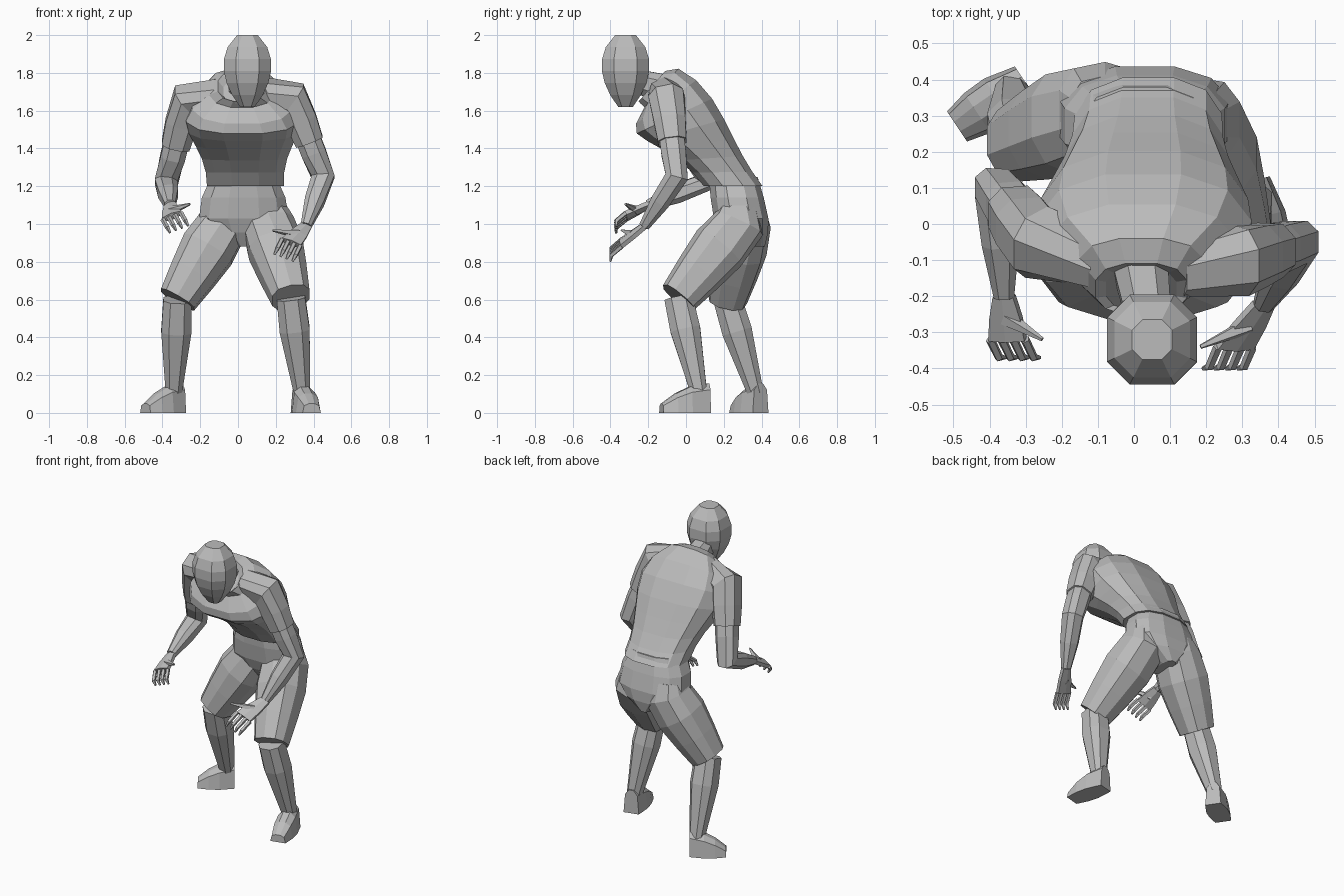
import bpy, bmesh, math
from mathutils import Vector

if "Cube" in bpy.data.objects:
    bpy.data.objects.remove(bpy.data.objects["Cube"])

GREY = (0.5, 0.5, 0.5, 1)
UP = Vector((0, 0, 1))
RIGHTWARD = Vector((1, 0, 0))

material = bpy.data.materials.new("clay grey")
material.use_nodes = True
material.diffuse_color = GREY
shader = material.node_tree.nodes["Principled BSDF"]
shader.inputs["Base Color"].default_value = GREY


def skin(name, loops):
    """Bridge equal point loops into one capped, flat-shaded mesh."""
    bm = bmesh.new()
    rows = [[bm.verts.new(point) for point in loop] for loop in loops]
    count = len(rows[0])
    for low, high in zip(rows, rows[1:]):
        for i in range(count):
            j = (i + 1) % count
            bm.faces.new((low[i], low[j], high[j], high[i]))
    bm.faces.new(reversed(rows[0]))
    bm.faces.new(rows[-1])
    bmesh.ops.recalc_face_normals(bm, faces=bm.faces)
    mesh = bpy.data.meshes.new(name)
    bm.to_mesh(mesh)
    bm.free()
    mesh.materials.append(material)
    bpy.context.collection.objects.link(bpy.data.objects.new(name, mesh))


def oval(center, side, depth, sides, power=0.8):
    """Slightly squared ellipse around a centre."""
    points = []
    for i in range(sides):
        angle = math.tau * (i + 0.5) / sides
        c, s = math.cos(angle), math.sin(angle)
        points.append(center + side * math.copysign(abs(c) ** power, c)
                      + depth * math.copysign(abs(s) ** power, s))
    return points


def level_ring(center, width, depth, pitch=0.0, sides=12):
    """Ring facing up, leaning forward by the pitch."""
    back = Vector((0, math.cos(pitch), math.sin(pitch)))
    return oval(center, RIGHTWARD * width, back * depth, sides)


def spaced(start, end, count):
    return [start.lerp(end, i / (count - 1)) for i in range(count)]


def limb(name, points, radii, sides=8):
    """Tube square to its path, one radius for each point."""
    loops = []
    for i, (point, radius) in enumerate(zip(points, radii)):
        along = (points[min(i + 1, len(points) - 1)] - points[max(i - 1, 0)]).normalized()
        side = (RIGHTWARD - along * along.x).normalized() * radius
        loops.append(oval(point, side, along.cross(side), sides))
    skin(name, loops)


def mix(start, end, t):
    return start + (end - start) * t


# Shirt: hunched spine with a forward chest and a recessed, tilted collar
waist = Vector((0.04, 0.25, 1.2))
collar = Vector((0.02, -0.13, 1.72))
loops = []
STEPS = 7
for i in range(STEPS + 1):
    t = i / STEPS
    chest = math.sin(math.pi * t * t)
    center = waist.lerp(collar, t) - Vector((0, chest * 0.04, 0))
    loops.append(level_ring(center, mix(0.21, 0.18, t) + chest * 0.12,
                            mix(0.16, 0.14, t) + chest * 0.08, 0.85 * t * t))
rim = collar + Vector((0, -0.05, 0.01))
loops.append(level_ring(rim, 0.13, 0.11, 0.85))
loops.append(level_ring(rim - UP * 0.03, 0.1, 0.09, 0.85))
skin("shirt", loops)

# Shorts: hips swelling, then closing at the crotch
loops = []
for t in (0, 0.3, 0.6, 0.8, 1):
    swell = math.sin(math.pi * (0.25 + 0.7 * t ** 1.5))
    center = Vector((0.03, mix(0.25, 0.32, t), mix(1.25, 0.88, t)))
    loops.append(level_ring(center, swell * 0.25, 0.09 + swell * 0.06))
skin("shorts_hips", loops)

# Head: egg with a narrow chin, on a neck reaching forward
chin = Vector((0.05, -0.32, 1.62))
crown = chin + UP * 0.38
loops = []
for point, t in zip(spaced(chin, crown, STEPS), spaced(Vector(), RIGHTWARD, STEPS)):
    radius = 0.135 * math.sqrt(math.sin(math.pi * (0.03 + 0.91 * t.x ** 1.2)))
    loops.append(level_ring(point, radius, radius, sides=8))
skin("head", loops)
limb("neck", spaced(collar, chin.lerp(crown, 0.4), 3), (0.08, 0.07, 0.07))

# Joints of the crouching pose
JOINTS = {
    "left": dict(
        shoulder=(0.29, -0.1, 1.66), elbow=(0.45, -0.05, 1.25), wrist=(0.36, -0.22, 0.99),
        knuckle=(0.28, -0.34, 0.9), fingertip=(0.24, -0.4, 0.82),
        hip=(0.16, 0.28, 1), knee=(0.28, -0.04, 0.61), ankle=(0.34, 0.07, 0.1),
        toe=(0.39, -0.13, 0)),
    "right": dict(
        shoulder=(-0.27, -0.05, 1.65), elbow=(-0.38, 0.1, 1.22), wrist=(-0.36, -0.2, 1.1),
        knuckle=(-0.35, -0.32, 1.04), fingertip=(-0.31, -0.37, 0.97),
        hip=(-0.08, 0.31, 1), knee=(-0.32, 0.22, 0.6), ankle=(-0.34, 0.37, 0.1),
        toe=(-0.49, 0.27, 0)),
}

for label, pose in JOINTS.items():
    joint = {key: Vector(value) for key, value in pose.items()}
    shoulder, elbow, wrist = joint["shoulder"], joint["elbow"], joint["wrist"]
    knuckle, fingertip = joint["knuckle"], joint["fingertip"]
    hip, knee, ankle, toe = joint["hip"], joint["knee"], joint["ankle"], joint["toe"]
    outward = math.copysign(1, shoulder.x)

    # Short sleeve and bare arm
    cuff = shoulder.lerp(elbow, 0.55)
    limb(label + "_sleeve", [shoulder.lerp(collar, 0.6)] + spaced(shoulder, cuff, 3),
         (0.08, 0.1, 0.09, 0.08))
    limb(label + "_arm", spaced(cuff.lerp(shoulder, 0.3), elbow, 3) + spaced(elbow, wrist, 3)[1:],
         (0.07, 0.07, 0.065, 0.055, 0.03))

    # Palm widening to the knuckles
    spread = Vector((outward * 0.08, 0, -0.03))
    thickness = spread.cross(knuckle - wrist).normalized() * 0.02
    skin(label + "_palm", [oval(point, spread * width, thickness, 6) for point, width
                           in zip(spaced(wrist, knuckle, 3), (0.4, 0.6, 0.7))])

    # Bent fingers and thumb
    reach = fingertip - knuckle
    bend = Vector((0, -0.02, 0))
    for i in range(4):
        base = knuckle + spread * (i - 1.5) * 0.4
        limb(f"{label}_finger_{i + 1}", (base, base + reach * 0.6 + bend, base + reach),
             (0.013, 0.012, 0.006), 5)
    thumb_root = wrist.lerp(knuckle, 0.5)
    thumb_tip = knuckle - spread * 1.2 + UP * 0.03
    limb(label + "_thumb", spaced(thumb_root, thumb_tip, 3), (0.025, 0.015, 0.006), 5)

    # Wide shorts leg rising into the hips, and bare shin
    limb(label + "_shorts_leg", [hip + UP * 0.1] + spaced(hip, knee, 4),
         (0.1, 0.14, 0.15, 0.13, 0.105), 10)
    limb(label + "_shin", spaced(knee, ankle, 4), (0.08, 0.085, 0.065, 0.045))

    # Shoe: flat-soled arch tapering from ankle to toe
    sole = Vector((ankle.x, ankle.y, 0))
    heel = sole.lerp(toe, -0.25)
    across = (toe - heel).cross(UP).normalized()
    loops = []
    for t in (0, 0.4, 0.7, 1):
        width = 0.05 + 0.02 * math.sin(math.pi * t)
        height = 0.05 + 0.11 * (1 - t * t)
        arch = [math.pi * i / 5 for i in range(6)]
        loops.append([heel.lerp(toe, t) + across * width * math.cos(a)
                      + UP * height * math.sqrt(abs(math.sin(a))) for a in arch])
    skin(label + "_shoe", loops)
